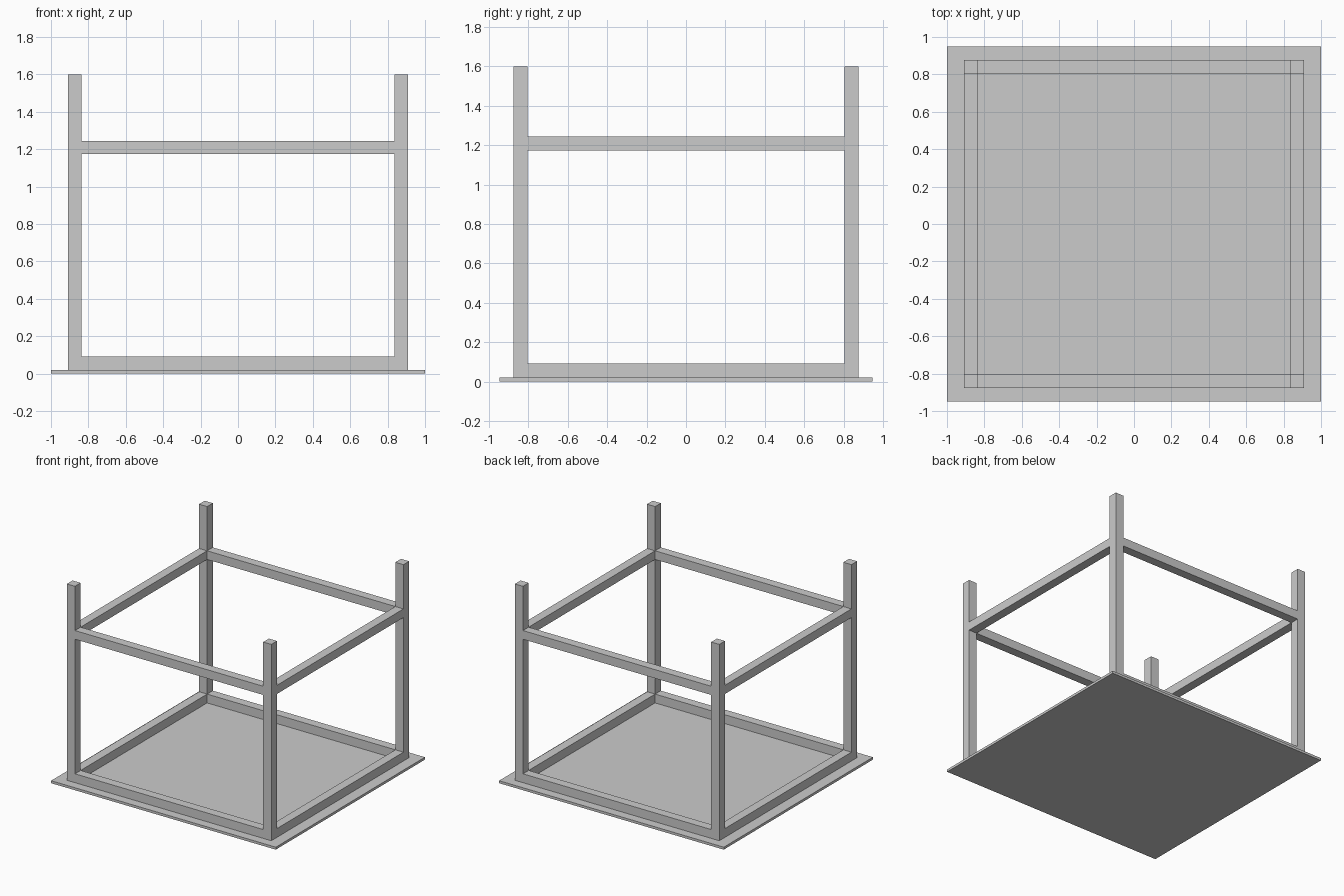
import bpy

if "Cube" in bpy.data.objects:
    bpy.data.objects.remove(bpy.data.objects["Cube"])

T = 0.072                # square bar thickness
X, Y = 0.91, 0.876       # outer half sizes of the frame
BASE, TOP = 0.02, 1.60   # top of plate, top of posts


def box(name, lo, hi):
    bpy.ops.mesh.primitive_cube_add(
        size=1, location=[(a + b) / 2 for a, b in zip(lo, hi)])
    ob = bpy.context.object
    ob.name = ob.data.name = name
    ob.scale = [b - a for a, b in zip(lo, hi)]
    bpy.ops.object.transform_apply(location=False, rotation=False, scale=True)
    return ob


# Thin floor plate
box("base_plate", (-1, -0.948, 0), (1, 0.948, BASE))

# Four corner posts
for sx, xn in ((-1, "left"), (1, "right")):
    for sy, yn in ((-1, "front"), (1, "back")):
        cx, cy = sx * (X - T / 2), sy * (Y - T / 2)
        box(f"{yn}_{xn}_post", (cx - T / 2, cy - T / 2, BASE),
            (cx + T / 2, cy + T / 2, TOP))

# Lower and upper rails between the posts, flush with their outer faces
for level, z0, z1 in (("lower", BASE, 0.091), ("upper", 1.174, 1.244)):
    for s, xn, yn in ((-1, "left", "front"), (1, "right", "back")):
        cx, cy = s * (X - T / 2), s * (Y - T / 2)
        box(f"{level}_{yn}_rail", (-X + T, cy - T / 2, z0), (X - T, cy + T / 2, z1))
        box(f"{level}_{xn}_rail", (cx - T / 2, -Y + T, z0), (cx + T / 2, Y - T, z1))
